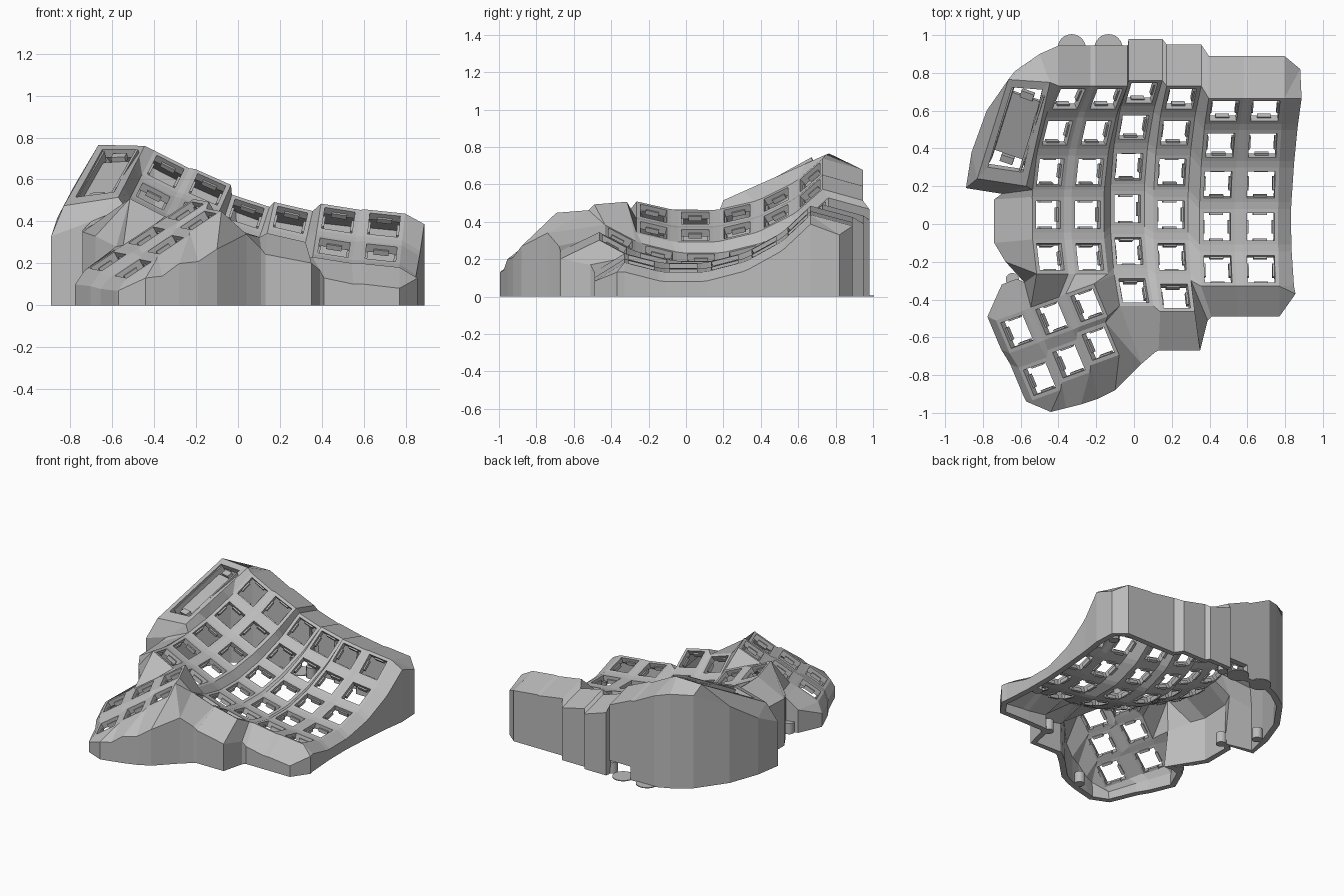
import bpy, bmesh, math
from mathutils import Matrix, Vector

cube = bpy.data.objects.get("Cube")
if cube:
    bpy.data.objects.remove(cube)

GREY = (0.5, 0.5, 0.5, 1)
grey = bpy.data.materials.new("shell_grey")
grey.use_nodes = True
grey.diffuse_color = GREY
grey.node_tree.nodes["Principled BSDF"].inputs["Base Color"].default_value = GREY

THICKNESS = 0.042
MOUNT = 0.094    # half size of a key mount
HOLE = 0.073     # half size of a key hole
RADIUS = 0.89    # curvature of a key column
STEP = 0.253     # angle between keys in a column


def finish(name, bm):
    mesh = bpy.data.meshes.new(name)
    bm.to_mesh(mesh)
    bm.free()
    mesh.materials.append(grey)
    ob = bpy.data.objects.new(name, mesh)
    bpy.context.collection.objects.link(ob)
    return ob


def add_box(bm, frame, centre, size):
    matrix = frame @ Matrix.Translation(centre) @ Matrix.Diagonal((*size, 1))
    bmesh.ops.create_cube(bm, size=1, matrix=matrix)


def add_disc(bm, x, y, radius, height):
    bmesh.ops.create_cone(bm, cap_ends=True, segments=24, radius1=radius, radius2=radius,
                          depth=height, matrix=Matrix.Translation((x, y, height / 2)))


shell = bmesh.new()
tabs = bmesh.new()


def face(*points):
    """Add one face, dropping repeated points."""
    unique = []
    for point in map(Vector, points):
        if all((point - other).length > 1e-5 for other in unique):
            unique.append(point)
    if len(unique) > 2:
        shell.faces.new([shell.verts.new(point) for point in unique])


CORNERS = {"nw": (-1, 1), "ne": (1, 1), "se": (1, -1), "sw": (-1, -1)}


def ring(outer, inner):
    for i in range(len(outer)):
        face(outer[i - 1], outer[i], inner[i], inner[i - 1])


def strip(first, second):
    for i in range(len(first) - 1):
        face(first[i], first[i + 1], second[i + 1], second[i])


def key_mount(frame):
    """Square ring around a key hole, with four snap tabs; returns its corners."""
    outer, inner = ([frame @ Vector((x * half, y * half, 0)) for x, y in CORNERS.values()]
                    for half in (MOUNT, HOLE))
    ring(outer, inner)
    for quarter in range(4):
        turn = frame @ Matrix.Rotation(quarter * math.pi / 2, 4, 'Z')
        add_box(tabs, turn, (0, HOLE, -0.036), (HOLE, 0.02, 0.026))
    return dict(zip(CORNERS, outer))


def webbing(keys):
    """Strips joining neighbouring key mounts."""
    for (c, r), key in keys.items():
        below, right, diagonal = (keys.get(k) for k in ((c, r + 1), (c + 1, r), (c + 1, r + 1)))
        if below:
            face(key["sw"], key["se"], below["ne"], below["nw"])
        if right:
            face(key["ne"], right["nw"], right["sw"], key["se"])
        if below and right and diagonal:
            face(key["se"], right["sw"], diagonal["nw"], below["ne"])


# Curved main key field: each column is an arc rolled sideways
columns = [(-.455, .05, .42, 27), (-.245, .05, .33, 24), (-.035, .08, .205, 18),
           (.195, .05, .17, 13), (.44, -.015, .165, 9), (.67, -.015, .14, 6)]
main = {}
lift = Matrix.Translation((0, 0, RADIUS))
for c, (*place, roll) in enumerate(columns):
    base = Matrix.Translation(place) @ Matrix.Rotation(math.radians(roll), 4, 'Y')
    for r in range(6 if c in (2, 3) else 5):
        swing = Matrix.Rotation((3 - r) * STEP, 4, 'X')
        main[c, r] = key_mount(base @ lift @ swing @ lift.inverted())
webbing(main)
top = [main[c, 0] for c in range(len(columns))]
left = [main[0, r] for r in range(5)]
right = [main[5, r] for r in range(5)]
bottom = [main[c, 5 if c in (2, 3) else 4] for c in range(len(columns))]
face(main[3, 4]["se"], bottom[4]["sw"], bottom[3]["ne"])

# Thumb cluster: a back and a front row of three, turned and tilted
tilt = Matrix.Identity(4)
for degrees, axis in ((20, 'Z'), (-32, 'Y'), (5, 'X')):
    tilt = tilt @ Matrix.Rotation(math.radians(degrees), 4, axis)
thumb = {}
for row, start, step in ((0, (-.62, -.57, .21), (.185, .07, .12)),
                         (1, (-.5, -.82, .175), (.155, .093, .115))):
    for i in range(3):
        thumb[i, row] = key_mount(Matrix.Translation(Vector(start) + i * Vector(step)) @ tilt)
webbing(thumb)
thumb_back, thumb_front = ([thumb[i, row] for i in range(3)] for row in range(2))

# Valley between thumb cluster and main field
inner_thumb = thumb_back[2]
strip([key[s] for key in thumb_back[1:] for s in ("nw", "ne")],
      [key[s] for key in bottom[:2] for s in ("sw", "se")])
face(inner_thumb["ne"], bottom[1]["se"], main[2, 4]["sw"], bottom[2]["nw"])
face(inner_thumb["ne"], bottom[2]["nw"], bottom[2]["sw"], inner_thumb["se"])
face(inner_thumb["se"], bottom[2]["sw"], thumb_front[2]["ne"])

# Sloped display panel with a window, at the back corner
low_out, high_out = Vector((-.83, .24, .475)), Vector((-.665, .765, .765))
high_in, low_in = Vector((-.445, .75, .76)), Vector((-.57, .2, .515))


def on_panel(u, v):
    return low_out.lerp(low_in, u).lerp(high_out.lerp(high_in, u), v)


ring([low_out, high_out, high_in, low_in],
     [on_panel(.5 + x * .36, .525 + y * .4) for x, y in ((-1, -1), (-1, 1), (1, 1), (1, -1))])
strip([high_in.lerp(low_in, i / 5) for i in range(6)],
      [key[s] for key in left[:3] for s in ("nw", "sw")])

# Outer wall: each plate edge point is paired with a shoulder point above the floor
wall = []


def rim(edge, x, y, z):
    wall.append((edge, Vector((x, y, z))))


# Wall round the display panel
rim(low_out, -.89, .19, .33)
rim(low_out, -.86, .38, .42)
rim(high_out, -.78, .6, .57)
rim(high_out, -.63, .81, .69)
rim(high_in, -.5, .9, .7)
# Back wall, stepped column by column
for key, y in zip(top, (.945, .945, .98, .95, .89, .89)):
    for side in ("nw", "ne"):
        rim(key[side], key[side].x, y, key[side].z - .06)
# Right wall, following the column curve and flaring at its rounded-off ends
rim(right[0]["ne"], .88, .82, .33)
for key in right:
    for side in ("ne", "se"):
        p = key[side]
        rim(p, p.x + .065 + .04 * abs(p.y), p.y, p.z - .05)
rim(right[4]["se"], .855, -.37, .13)
# Front wall, stepped column by column
for c, y, right_x, left_x in ((5, -.49, .77, .6), (4, -.49, .55, .41), (3, -.67, .35, .13)):
    for side, x in (("se", right_x), ("sw", left_x)):
        rim(bottom[c][side], x, y, bottom[c][side].z - .1)
    if c == 4:
        rim(bottom[3]["ne"], .39, -.51, .17)
rim(bottom[2]["se"], .11, -.68, .27)
for edge in (bottom[2]["sw"], thumb_front[2]["ne"]):
    rim(edge, .04, -.74, .34)
# Rounded front of the thumb cluster
thumb_edge = [key[s] for key in reversed(thumb_front) for s in ("se", "sw")]
for edge, x, y in zip(thumb_edge, (-.1, -.19, -.28, -.36, -.44, -.57),
                      (-.88, -.925, -.955, -.975, -.995, -.94)):
    rim(edge, x, y, .6 * edge.z)
for key in (thumb_front[0], thumb_back[0]):
    for side in ("sw", "nw"):
        p = key[side]
        rim(p, p.x - .045, p.y + .02, .6 * p.z)
rim(thumb_back[0]["nw"], -.7, -.32, .17)
rim(thumb_back[0]["ne"], -.62, -.29, .25)
# Waist between thumb cluster and display panel
for edge in (thumb_back[1]["nw"], left[4]["sw"]):
    rim(edge, -.58, -.31, .28)
rim(left[4]["sw"], -.68, -.2, .33)
rim(left[4]["nw"], -.74, -.1, .35)
rim(left[3]["nw"], -.74, .13, .36)
for edge in (left[2]["sw"], low_in):
    rim(edge, -.7, .16, .4)

for (p, a), (q, b) in zip(wall, wall[1:] + wall[:1]):
    floor = 0.1 if p is top[1]["nw"] else 0    # socket opening in the back
    face(p, q, b, a)
    face(a, b, (b.x, b.y, floor), (a.x, a.y, floor))

bmesh.ops.remove_doubles(shell, verts=shell.verts, dist=1e-4)
bmesh.ops.recalc_face_normals(shell, faces=shell.faces)
if sum(f.normal.z * f.calc_area() for f in shell.faces) < 0:
    bmesh.ops.reverse_faces(shell, faces=shell.faces)
solid = finish("case_shell", shell).modifiers.new("thickness", 'SOLIDIFY')
solid.thickness = THICKNESS
solid.offset = -1
finish("key_snap_tabs", tabs)

# Recessed tray with end clips and side rails inside the display window
tray = bmesh.new()
along = (high_out - low_out).normalized()
normal = (low_in - low_out).cross(along).normalized()
frame = Matrix((along.cross(normal), along, normal)).transposed().to_4x4()
frame.translation = on_panel(.5, .525)
add_box(tray, frame, (0, 0, -.05), (.16, .36, .02))
for side in (-1, 1):
    add_box(tray, frame, (0, side * .2, -.03), (.07, .04, .03))
    add_box(tray, frame, (side * .085, 0, -.03), (.012, .46, .05))
finish("display_tray", tray)

# Socket discs on the floor, and screw posts just inside the wall
discs = bmesh.new()
for x in (-.33, -.135):
    add_disc(discs, x, .93, .075, .006)
finish("socket_discs", discs)
posts = bmesh.new()
for _, shoulder in wall[1::8]:
    add_disc(posts, shoulder.x * .92, shoulder.y * .92, .035, .08)
finish("screw_posts", posts)
